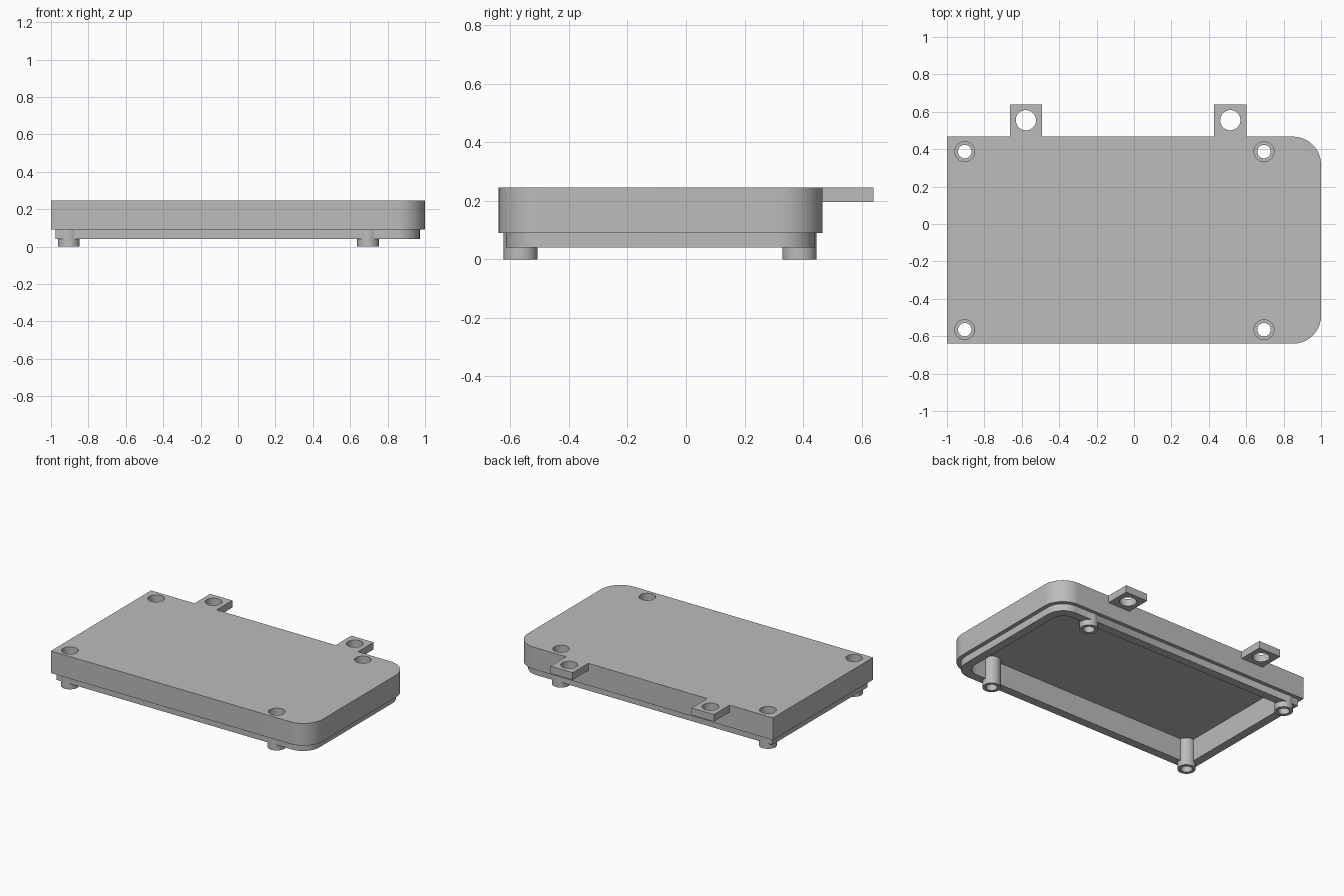
import bpy, math

cube = bpy.data.objects.get("Cube")
if cube:
    bpy.data.objects.remove(cube, do_unlink=True)

grey = bpy.data.materials.new("plain grey")
grey.use_nodes = True
grey.diffuse_color = (0.5, 0.5, 0.5, 1)
grey.node_tree.nodes["Principled BSDF"].inputs["Base Color"].default_value = (0.5, 0.5, 0.5, 1)


def prism(name, outline, z0, z1):
    """Extrude a flat counter-clockwise outline from z0 to z1."""
    n = len(outline)
    verts = [(x, y, z) for z in (z0, z1) for x, y in outline]
    faces = [list(range(n))[::-1], list(range(n, 2 * n))]
    faces += [(i, (i + 1) % n, n + (i + 1) % n, n + i) for i in range(n)]
    mesh = bpy.data.meshes.new(name)
    mesh.from_pydata(verts, [], faces)
    mesh.materials.append(grey)
    obj = bpy.data.objects.new(name, mesh)
    bpy.context.collection.objects.link(obj)
    return obj


def arc(cx, cy, r, start, end, steps):
    angles = [math.radians(start + (end - start) * i / steps) for i in range(steps + 1)]
    return [(cx + r * math.cos(a), cy + r * math.sin(a)) for a in angles]


def plate_outline(x0, x1, y0, y1, r):
    """Rectangle with the two +x corners rounded."""
    return ([(x0, y1), (x0, y0)]
            + arc(x1 - r, y0 + r, r, -90, 0, 16)
            + arc(x1 - r, y1 - r, r, 0, 90, 16))


def cylinder(name, x, y, r, z0, z1):
    return prism(name, arc(x, y, r, 0, 360, 48)[:-1], z0, z1)


def combine(target, tool, operation):
    mod = target.modifiers.new("combine", "BOOLEAN")
    mod.operation = operation
    mod.solver = "EXACT"
    mod.object = tool
    bpy.context.view_layer.objects.active = target
    bpy.ops.object.modifier_apply(modifier=mod.name)
    bpy.data.objects.remove(tool, do_unlink=True)


TOP, ROOF = 0.245, 0.195
POSTS = [(x, y) for x in (-0.905, 0.695) for y in (-0.565, 0.387)]
LUGS = (-0.578, 0.515)

# Lid body with the stepped-in lip below
lid = prism("lid", plate_outline(-1, 1, -0.64, 0.467, 0.15), 0.09, TOP)
lip = prism("lip", plate_outline(-0.975, 0.972, -0.615, 0.441, 0.125), 0.04, 0.12)
combine(lid, lip, "UNION")

# Back mounting lugs
for x in LUGS:
    lug = prism("lug", [(x - 0.086, 0.43), (x + 0.086, 0.43),
                        (x + 0.086, 0.64), (x - 0.086, 0.64)], ROOF, TOP)
    combine(lid, lug, "UNION")
    combine(lid, cylinder("lug_hole", x, 0.555, 0.054, 0.1, 0.3), "DIFFERENCE")

# Hollow underside
cavity = prism("cavity", plate_outline(-0.915, 0.912, -0.555, 0.381, 0.08), -0.1, ROOF)
combine(lid, cavity, "DIFFERENCE")

# Screw posts with through holes and recessed heads
for x, y in POSTS:
    combine(lid, cylinder("post", x, y, 0.058, 0, 0.22), "UNION")
for x, y in POSTS:
    combine(lid, cylinder("screw_hole", x, y, 0.036, -0.1, 0.3), "DIFFERENCE")
    combine(lid, cylinder("head_recess", x, y, 0.053, 0.17, 0.3), "DIFFERENCE")

# Smooth curves, crisp edges
bpy.ops.object.select_all(action="DESELECT")
lid.select_set(True)
bpy.context.view_layer.objects.active = lid
bpy.ops.object.shade_smooth_by_angle(angle=math.radians(30))
